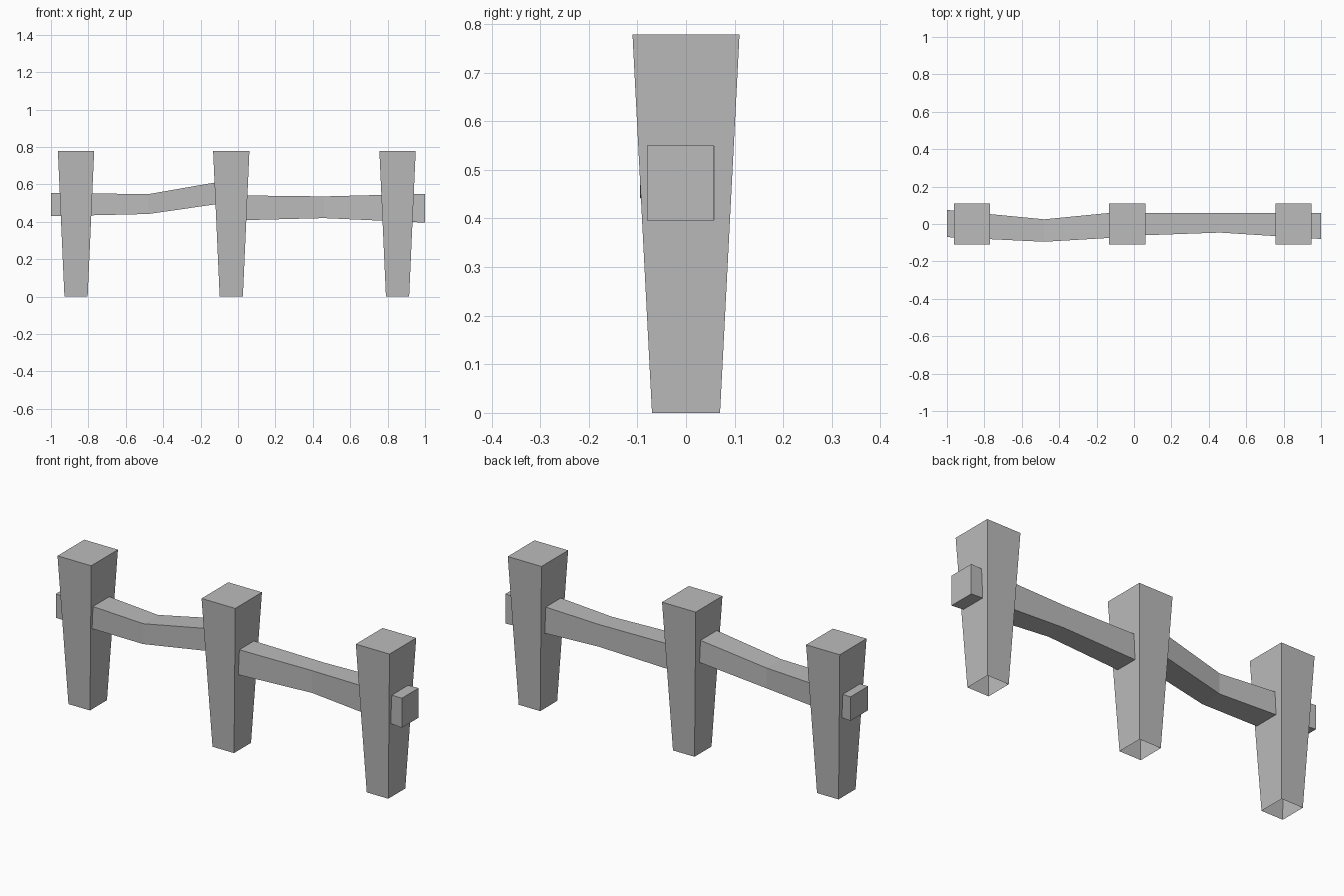
import bpy
import bmesh

cube = bpy.data.objects.get("Cube")
if cube:
    bpy.data.objects.remove(cube, do_unlink=True)

grey = bpy.data.materials.new("plain grey")
grey.use_nodes = True
colour = (0.5, 0.5, 0.5, 1)
grey.diffuse_color = colour
grey.node_tree.nodes["Principled BSDF"].inputs["Base Color"].default_value = colour


def loft(name, sections, cap_start=True):
    """Bridge four-cornered sections into a flat-faced solid."""
    bm = bmesh.new()
    rings = [[bm.verts.new(p) for p in section] for section in sections]
    for a, b in zip(rings, rings[1:]):
        for i in range(4):
            j = (i + 1) % 4
            bm.faces.new((a[i], a[j], b[j], b[i]))
    bm.faces.new(rings[-1])
    if cap_start:
        bm.faces.new(rings[0][::-1])
    bmesh.ops.recalc_face_normals(bm, faces=bm.faces)
    mesh = bpy.data.meshes.new(name)
    bm.to_mesh(mesh)
    bm.free()
    mesh.materials.append(grey)
    obj = bpy.data.objects.new(name, mesh)
    bpy.context.collection.objects.link(obj)
    return obj


def post(name, x):
    # Tapered post, open underneath
    def ring(hx, hy, z):
        return [(x - hx, -hy, z), (x + hx, -hy, z), (x + hx, hy, z), (x - hx, hy, z)]
    loft(name, [ring(0.062, 0.07, 0), ring(0.097, 0.11, 0.778)], cap_start=False)


def rail(name, stations):
    # Bent square rail; each station is x, y range, z range
    loft(name, [[(x, y0, z0), (x, y1, z0), (x, y1, z1), (x, y0, z1)]
                for x, y0, y1, z0, z1 in stations])


for side, x in (("right", -0.866), ("middle", -0.036), ("left", 0.853)):
    post(side + "_post", x)

rail("right_rail", [(-1, -0.07, 0.075, 0.43, 0.555),
                    (-0.48, -0.095, 0.025, 0.442, 0.548),
                    (-0.02, -0.068, 0.07, 0.508, 0.628)])
rail("left_rail", [(-0.05, -0.064, 0.06, 0.407, 0.542),
                   (0.46, -0.046, 0.06, 0.42, 0.536),
                   (1, -0.08, 0.058, 0.396, 0.55)])
